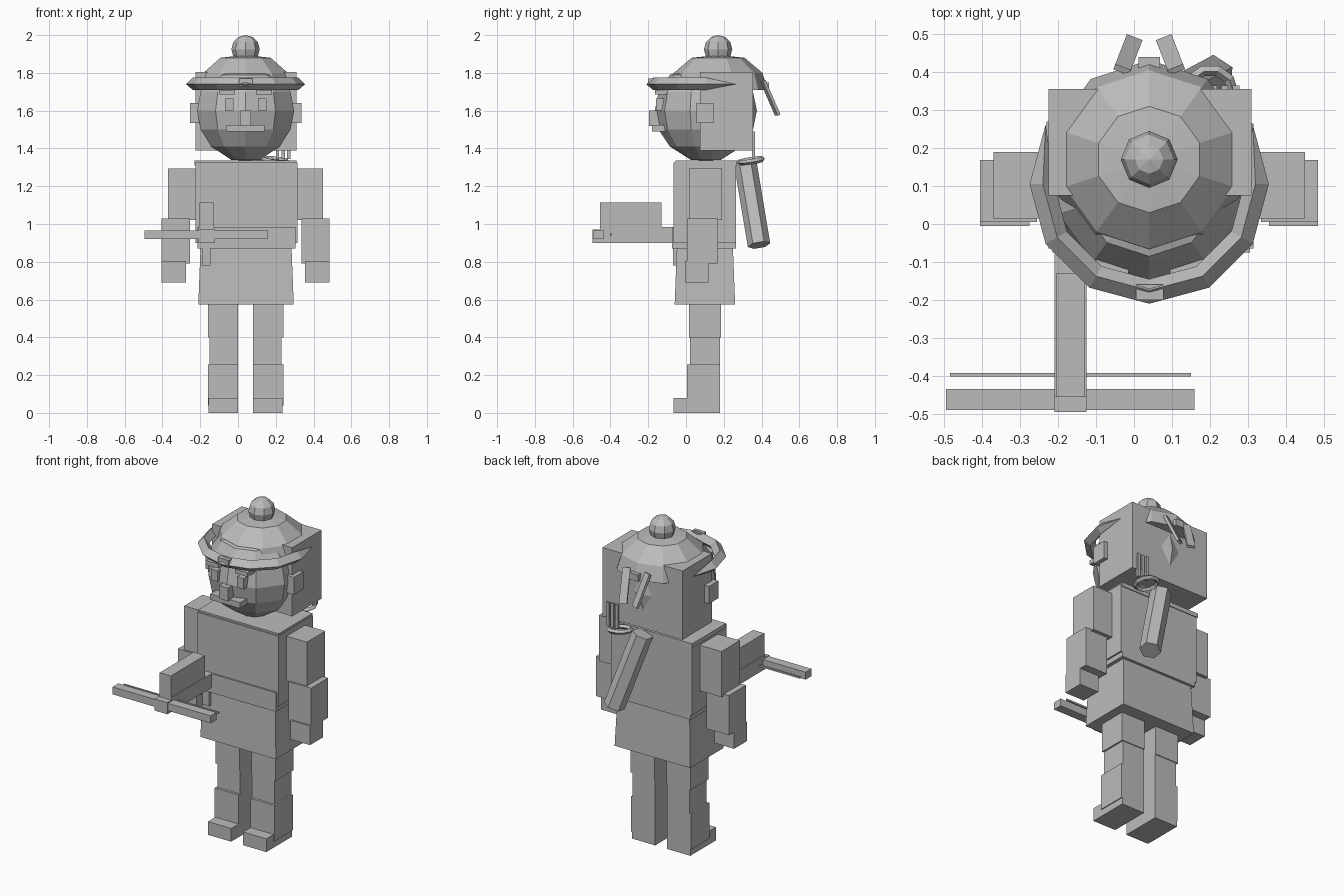
import bpy, bmesh, math
from mathutils import Vector

if "Cube" in bpy.data.objects:
    bpy.data.objects.remove(bpy.data.objects["Cube"])

CX = 0.04  # symmetry line of the figure
grey = bpy.data.materials.new("plain grey")
grey.diffuse_color = (0.5, 0.5, 0.5, 1)
grey.use_nodes = True
grey.node_tree.nodes["Principled BSDF"].inputs["Base Color"].default_value = grey.diffuse_color


def finish(name, bm):
    bmesh.ops.recalc_face_normals(bm, faces=bm.faces)
    me = bpy.data.meshes.new(name)
    bm.to_mesh(me)
    bm.free()
    me.materials.append(grey)
    ob = bpy.data.objects.new(name, me)
    bpy.context.collection.objects.link(ob)
    return ob


def box(name, x, y, z, taper=0.0):
    """Box from (min, max) ranges; taper shrinks the top in x and y."""
    bm = bmesh.new()
    bmesh.ops.create_cube(bm, size=1)
    for v in bm.verts:
        k = taper if v.co.z > 0 else 0
        sx, sy = (1 if v.co.x > 0 else -1), (1 if v.co.y > 0 else -1)
        v.co = (x[v.co.x > 0] - sx * k, y[v.co.y > 0] - sy * k, z[v.co.z > 0])
    return finish(name, bm)


def pair(name, x, y, z, taper=0.0):
    box("left_" + name, x, y, z, taper)
    box("right_" + name, (2 * CX - x[1], 2 * CX - x[0]), y, z, taper)


def lathe(name, profile, cy, seg, start=0.0):
    """Faceted turned shape around a vertical axis; r = 0 closes to a point."""
    bm = bmesh.new()
    rings = []
    for r, z in profile:
        if r == 0:
            rings.append([bm.verts.new((CX, cy, z))] * seg)
        else:
            rings.append([bm.verts.new((CX + r * math.cos(start + i * math.tau / seg),
                                        cy + r * math.sin(start + i * math.tau / seg), z))
                          for i in range(seg)])
    for a, b in zip(rings, rings[1:]):
        for i in range(seg):
            j = (i + 1) % seg
            bm.faces.new(list(dict.fromkeys((a[i], a[j], b[j], b[i]))))
    return finish(name, bm)


def place(ob, p, q):
    """Stand a z-aligned part along the line from p to q."""
    p, q = Vector(p), Vector(q)
    ob.location = (p + q) / 2
    ob.rotation_mode = 'QUATERNION'
    ob.rotation_quaternion = (q - p).to_track_quat('Z', 'Y')


# Legs and feet
pair("thigh", (-0.16, 0.0), (0.015, 0.185), (0.40, 0.58))
pair("knee", (-0.15, 0.0), (0.02, 0.18), (0.25, 0.41))
pair("shin", (-0.16, 0.0), (0.005, 0.18), (0.04, 0.255))
pair("heel", (-0.155, 0.0), (0.02, 0.18), (0.0, 0.05))
pair("foot", (-0.155, 0.0), (-0.065, 0.10), (0.0, 0.08))

# Body
box("skirt", (-0.21, 0.295), (-0.06, 0.26), (0.575, 0.885), 0.012)
box("belt", (-0.215, 0.305), (-0.075, 0.265), (0.87, 0.985))
box("torso", (-0.225, 0.315), (-0.065, 0.265), (0.90, 1.325))
box("collar", (-0.23, 0.31), (-0.055, 0.27), (1.31, 1.335))

# Arms
pair("upper_arm", (-0.37, -0.225), (0.015, 0.19), (1.02, 1.295))
pair("forearm", (-0.405, -0.255), (0.005, 0.168), (0.79, 1.03))
pair("hand", (-0.405, -0.275), (-0.005, 0.12), (0.69, 0.805))

# Head and face
lathe("head", [(0, 1.335), (0.08, 1.34), (0.19, 1.41), (0.25, 1.50), (0.27, 1.60),
               (0.25, 1.70), (0.19, 1.79), (0, 1.85)], 0.105, 10, math.pi / 2)
box("hair", (-0.225, 0.31), (0.075, 0.355), (1.39, 1.805))
pair("ear", (-0.255, -0.20), (0.055, 0.145), (1.535, 1.64))
pair("eye", (-0.07, -0.025), (-0.16, -0.08), (1.60, 1.665))
pair("brow", (-0.10, -0.015), (-0.165, -0.08), (1.685, 1.71))
box("nose", (0.01, 0.07), (-0.195, -0.10), (1.52, 1.60))
box("mouth", (-0.06, 0.14), (-0.18, -0.09), (1.49, 1.525))

# Hat: dome, pompom, crescent brim and badge
lathe("hat_dome", [(0, 1.895), (0.14, 1.88), (0.235, 1.80), (0.262, 1.71), (0, 1.71)],
      0.17, 10, math.pi / 2)
lathe("pompom", [(0.075 * math.sin(i * math.pi / 6) if 0 < i < 6 else 0,
                  1.925 + 0.075 * math.cos(i * math.pi / 6)) for i in range(7)], 0.17, 8)

bm = bmesh.new()
section = [(0.315, 1.74), (0.28, 1.775), (0.25, 1.74), (0.28, 1.71)]
rows = []
for deg in range(150, 391, 30):
    a = math.radians(deg)
    pts = [(0.315, 1.74)] if deg in (150, 390) else section
    row = [bm.verts.new((CX + r * math.cos(a), 0.105 + r * math.sin(a), z)) for r, z in pts]
    rows.append(row * 4 if len(row) == 1 else row)
for a, b in zip(rows, rows[1:]):
    for i in range(4):
        j = (i + 1) % 4
        bm.faces.new(list(dict.fromkeys((a[i], a[j], b[j], b[i]))))
finish("hat_brim", bm)
box("badge", (0.005, 0.078), (-0.20, -0.16), (1.73, 1.77))

# Ribbon knot and tails at the back of the hat
box("ribbon_knot", (0.012, 0.068), (0.36, 0.44), (1.71, 1.75))
for s, side in ((-1, "left"), (1, "right")):
    tail = box(side + "_ribbon", (-0.022, 0.022), (-0.008, 0.008), (-0.10, 0.10))
    place(tail, (CX + s * 0.07, 0.41, 1.75), (CX + s * 0.042, 0.482, 1.585))

# Hanging strands and loop above the case
for i in range(3):
    x = 0.20 + i * 0.03
    box(f"strand_{i + 1}", (x, x + 0.018), (0.35, 0.365), (1.345, 1.49))
bpy.ops.mesh.primitive_torus_add(major_segments=10, minor_segments=4, major_radius=0.062,
                                 minor_radius=0.014, location=(0.20, 0.345, 1.335),
                                 rotation=(0.15, 0.1, 0))
bpy.context.object.name = "case_loop"
bpy.context.object.data.materials.append(grey)

# Six-sided case slung across the back
bm = bmesh.new()
bmesh.ops.create_cone(bm, cap_ends=True, segments=6, radius1=0.06, radius2=0.06, depth=0.47)
place(finish("back_case", bm), (0.21, 0.387, 0.885), (0.07, 0.312, 1.335))

# Crossbow
box("bow_stock", (-0.21, -0.125), (-0.455, -0.05), (0.90, 0.985))
box("bow_body", (-0.205, -0.13), (-0.455, -0.13), (0.98, 1.115))
box("bow_collar", (-0.21, -0.125), (-0.495, -0.45), (0.90, 0.97))
box("bow_arm", (-0.495, 0.16), (-0.49, -0.435), (0.92, 0.965))
box("bow_string", (-0.485, 0.15), (-0.402, -0.392), (0.94, 0.95))
box("bow_grip", (-0.19, -0.145), (-0.068, 0.0), (0.78, 0.91))
